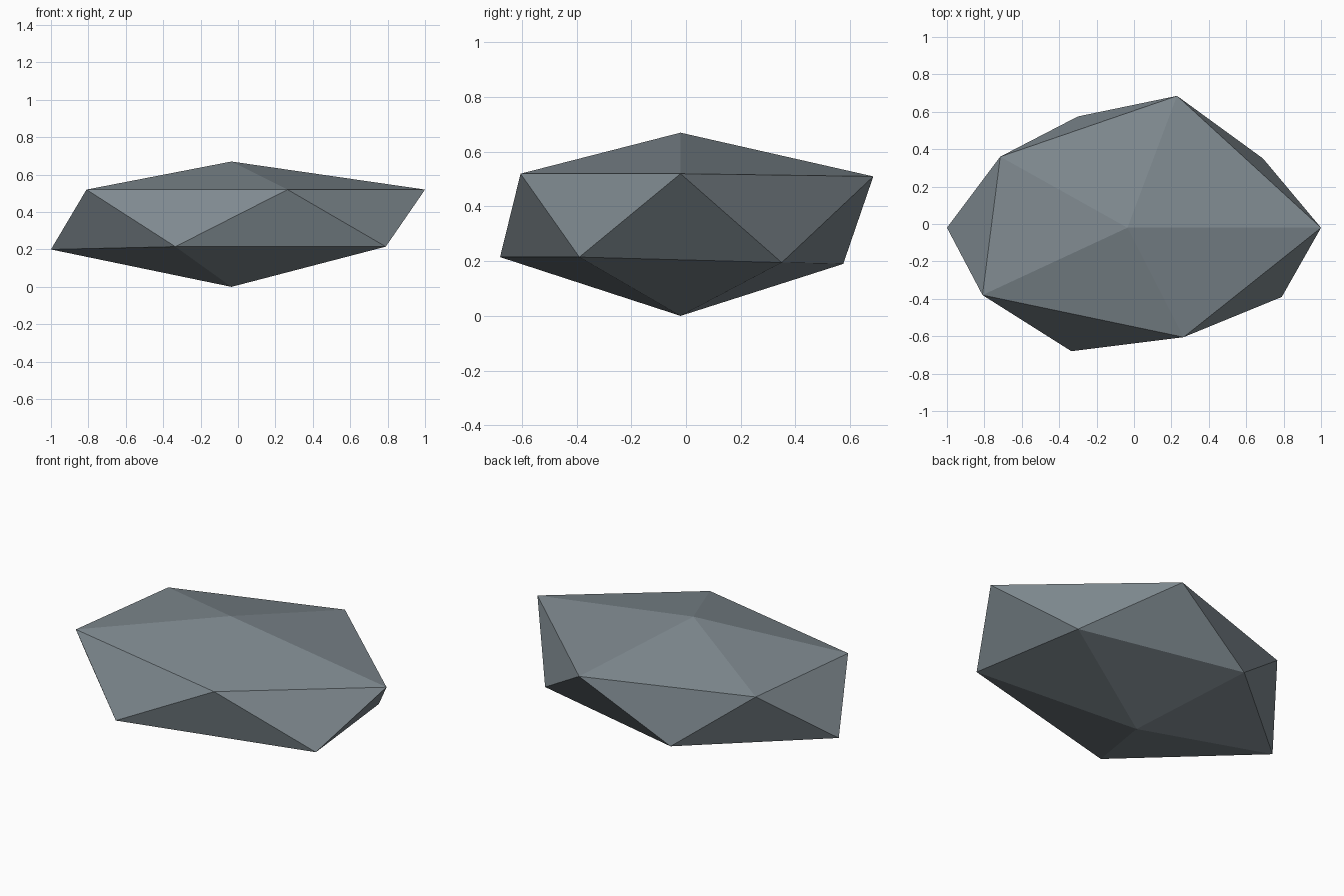
import bpy
import bmesh

if "Cube" in bpy.data.objects:
    bpy.data.objects.remove(bpy.data.objects["Cube"])

# Stone colour
stone = bpy.data.materials.new("slate grey")
stone.diffuse_color = (0.21, 0.25, 0.275, 1.0)
stone.use_nodes = True
stone.node_tree.nodes["Principled BSDF"].inputs["Base Color"].default_value = stone.diffuse_color

# Two staggered rings of five corners, listed counter-clockwise
upper = [(1.0, -0.02, 0.52), (0.23, 0.685, 0.51), (-0.715, 0.36, 0.515),
         (-0.81, -0.38, 0.52), (0.265, -0.605, 0.52)]
lower = [(0.69, 0.35, 0.195), (-0.30, 0.575, 0.19), (-1.0, -0.02, 0.20),
         (-0.335, -0.68, 0.215), (0.79, -0.39, 0.215)]

bm = bmesh.new()
up = [bm.verts.new(p) for p in upper]
low = [bm.verts.new(p) for p in lower]
peak = bm.verts.new((-0.035, -0.02, 0.67))
base = bm.verts.new((-0.035, -0.02, 0.0))

# Top cap, zigzag side band and bottom cap
for i in range(5):
    j = (i + 1) % 5
    bm.faces.new((peak, up[i], up[j]))
    bm.faces.new((up[i], low[i], up[j]))
    bm.faces.new((low[i], low[j], up[j]))
    bm.faces.new((base, low[j], low[i]))

bmesh.ops.recalc_face_normals(bm, faces=bm.faces)
mesh = bpy.data.meshes.new("rock")
bm.to_mesh(mesh)
bm.free()
mesh.materials.append(stone)
rock = bpy.data.objects.new("rock", mesh)
bpy.context.collection.objects.link(rock)
